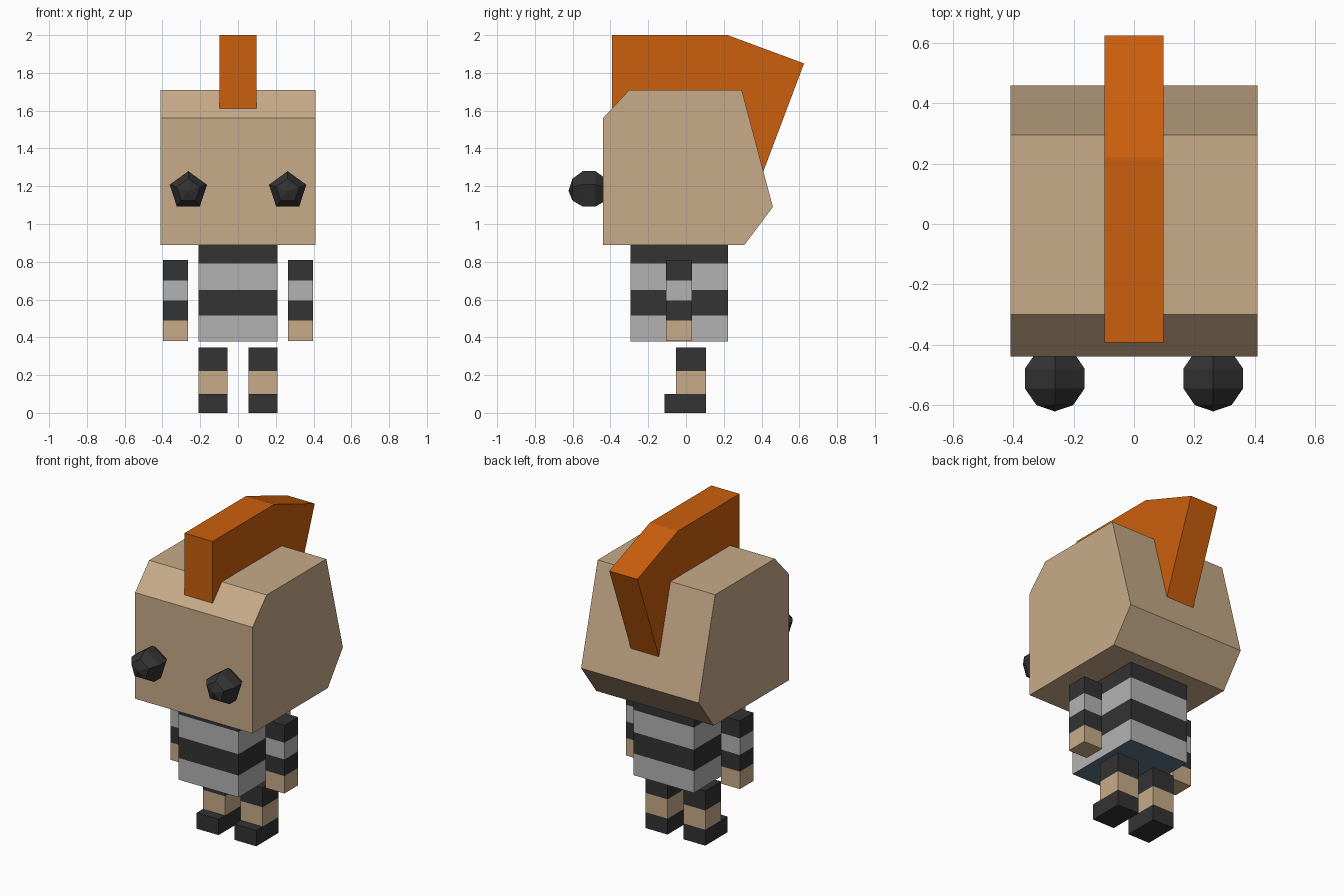
import bpy
from math import sin, cos, pi

if "Cube" in bpy.data.objects:
    bpy.data.objects.remove(bpy.data.objects["Cube"])


def material(name, r, g, b):
    m = bpy.data.materials.new(name)
    m.diffuse_color = (r, g, b, 1)
    m.use_nodes = True
    m.node_tree.nodes["Principled BSDF"].inputs["Base Color"].default_value = m.diffuse_color
    return m


SKIN = material("skin", 0.58, 0.41, 0.25)
BLACK = material("black", 0.033, 0.033, 0.033)
GREY = material("light_grey", 0.45, 0.45, 0.45)
ORANGE = material("orange", 0.60, 0.115, 0.004)
BLUE = material("slate_blue", 0.12, 0.18, 0.25)


def make_loft(name, rings, bands, bottom=None, top=None):
    """Join equal-sized rings of points; each band of faces gets its own material."""
    n = len(rings[0])
    verts = [p for ring in rings for p in ring]
    faces, mats = [], []
    for k, mat in enumerate(bands):
        for i in range(n):
            j = (i + 1) % n
            faces.append((k * n + i, k * n + j, (k + 1) * n + j, (k + 1) * n + i))
            mats.append(mat)
    last = (len(rings) - 1) * n
    faces += [tuple(reversed(range(n))), tuple(range(last, last + n))]
    mats += [bottom or bands[0], top or bands[-1]]

    mesh = bpy.data.meshes.new(name)
    mesh.from_pydata(verts, [], faces)
    slots = list(dict.fromkeys(mats))
    for m in slots:
        mesh.materials.append(m)
    for poly, m in zip(mesh.polygons, mats):
        poly.material_index = slots.index(m)
    mesh.validate()
    ob = bpy.data.objects.new(name, mesh)
    bpy.context.collection.objects.link(ob)
    return ob


def striped_box(name, x, y, levels, bands, bottom=None):
    """Box over the x and y ranges, split into coloured bands at the z levels."""
    (x0, x1), (y0, y1) = sorted(x), y
    rings = [[(x0, y0, z), (x1, y0, z), (x1, y1, z), (x0, y1, z)] for z in levels]
    return make_loft(name, rings, bands, bottom)


def side_profile(name, points, half_width, mat):
    """Extrude a counter-clockwise (y, z) outline across x."""
    rings = [[(x, y, z) for y, z in points] for x in (-half_width, half_width)]
    return make_loft(name, rings, [mat])


# Head: chamfered block with a sloping back
side_profile("head", [(-0.44, 0.89), (0.31, 0.89), (0.46, 1.09),
                      (0.295, 1.71), (-0.30, 1.71), (-0.44, 1.56)], 0.41, SKIN)

# Hair crest, rooted inside the head
side_profile("hair_crest", [(-0.393, 1.50), (0.38, 1.20), (0.625, 1.85),
                            (0.22, 2.0), (-0.393, 2.0)], 0.098, ORANGE)

# Striped torso
striped_box("torso", (-0.21, 0.21), (-0.295, 0.222), [0.378, 0.515, 0.65, 0.79, 0.89],
            [GREY, BLACK, GREY, BLACK], bottom=BLUE)

for side, s in (("right", -1), ("left", 1)):
    # Striped sleeve and hand
    striped_box(side + "_arm", (s * 0.265, s * 0.398), (-0.105, 0.032),
                [0.38, 0.49, 0.595, 0.70, 0.81], [SKIN, BLACK, GREY, BLACK])

    # Leg with short trouser cuff, and shoe
    striped_box(side + "_leg", (s * 0.055, s * 0.208), (-0.053, 0.105),
                [0.10, 0.222, 0.345], [SKIN, BLACK])
    striped_box(side + "_shoe", (s * 0.055, s * 0.208), (-0.115, 0.105), [0, 0.10], [BLACK])

    # Eye: five-sided sphere with its pole facing forward
    R = 0.109
    rings = []
    for k in range(6):
        lat = pi * k / 5
        r = max(R * sin(lat), 0.0005)
        rings.append([(s * 0.263 + r * sin(2 * pi * i / 5), -0.513 + R * cos(lat),
                       1.176 + r * cos(2 * pi * i / 5)) for i in range(5)])
    make_loft(side + "_eye", [ring[::-1] for ring in rings[::-1]][::-1], [BLACK] * 5)

# Consistent outward normals
import bmesh
for ob in bpy.context.collection.objects:
    bm = bmesh.new()
    bm.from_mesh(ob.data)
    bmesh.ops.recalc_face_normals(bm, faces=bm.faces)
    bm.to_mesh(ob.data)
    bm.free()
